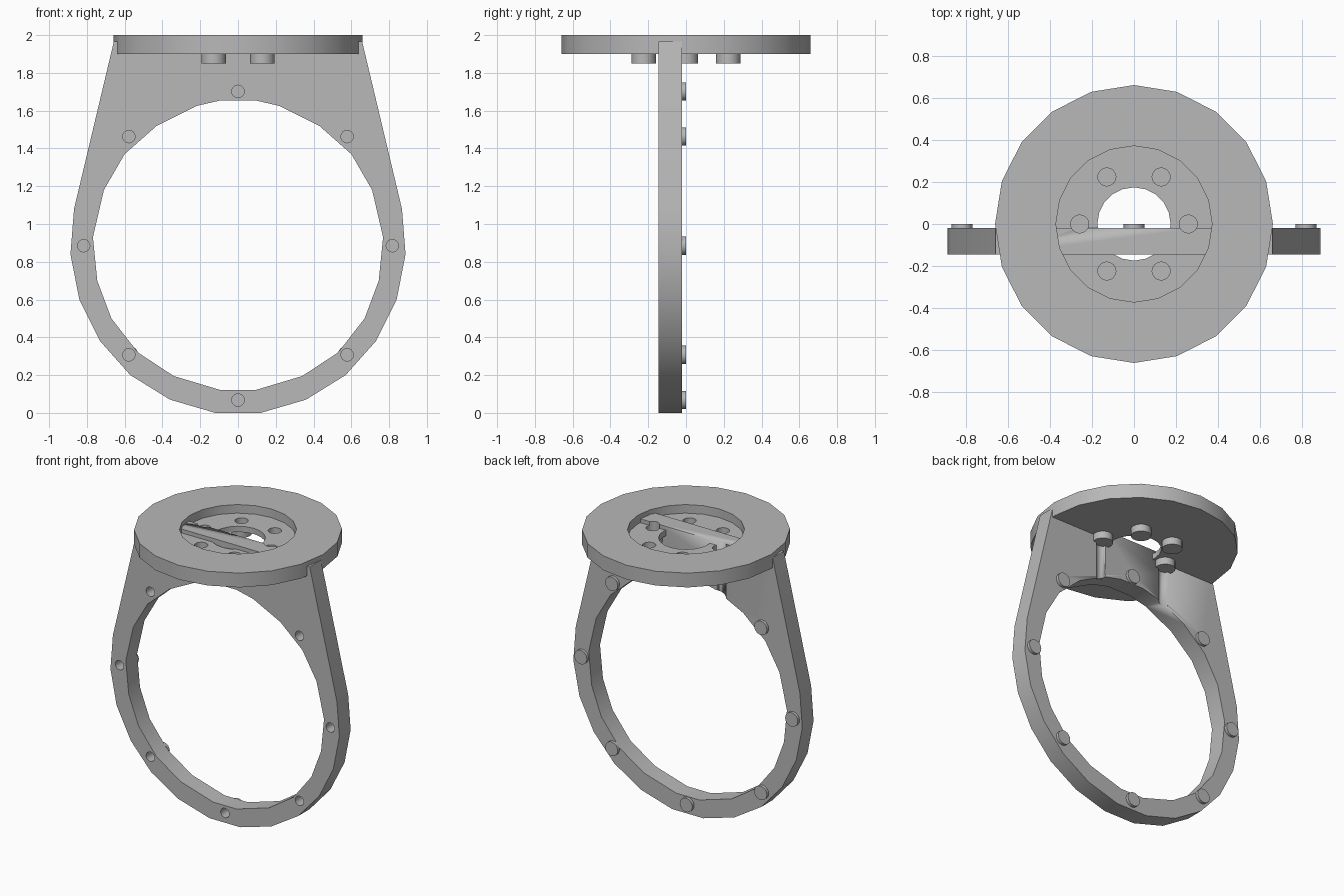
import bpy, bmesh, math
from mathutils import Matrix

if "Cube" in bpy.data.objects:
    bpy.data.objects.remove(bpy.data.objects["Cube"], do_unlink=True)

grey = bpy.data.materials.new("plain grey")
grey.use_nodes = True
colour = (0.48, 0.48, 0.48, 1)
grey.diffuse_color = colour
grey.node_tree.nodes["Principled BSDF"].inputs["Base Color"].default_value = colour


def circle(cx, cy, r, n, start=0.0):
    return [(cx + r * math.cos(start + math.tau * i / n),
             cy + r * math.sin(start + math.tau * i / n)) for i in range(n)]


def mirrored(half):
    """Closed outline from its right half, listed bottom to top."""
    return half + [(-x, y) for x, y in reversed(half)]


def finish(name, mesh):
    mesh.name = name
    mesh.materials.clear()
    mesh.materials.append(grey)
    ob = bpy.data.objects.new(name, mesh)
    bpy.context.collection.objects.link(ob)
    bpy.ops.object.select_all(action='DESELECT')
    ob.select_set(True)
    bpy.context.view_layer.objects.active = ob
    bpy.ops.object.shade_smooth_by_angle(angle=math.radians(30))
    return ob


def slab(name, loops, low, high, upright=False):
    """Extrude an outline with holes; upright slabs run along y instead of z."""
    cu = bpy.data.curves.new(name, 'CURVE')
    cu.dimensions = '2D'
    cu.fill_mode = 'BOTH'
    cu.extrude = (high - low) / 2
    for pts in loops:
        sp = cu.splines.new('POLY')
        sp.points.add(len(pts) - 1)
        for p, (x, y) in zip(sp.points, pts):
            p.co = (x, y, 0, 1)
        sp.use_cyclic_u = True
    tmp = bpy.data.objects.new(name + "_outline", cu)
    bpy.context.collection.objects.link(tmp)
    dg = bpy.context.evaluated_depsgraph_get()
    mesh = bpy.data.meshes.new_from_object(tmp.evaluated_get(dg))
    bpy.data.objects.remove(tmp, do_unlink=True)
    mid = (low + high) / 2
    if upright:
        mesh.transform(Matrix.Translation((0, mid, 0)) @ Matrix.Rotation(math.pi / 2, 4, 'X'))
    else:
        mesh.transform(Matrix.Translation((0, 0, mid)))
    bm = bmesh.new()
    bm.from_mesh(mesh)
    bmesh.ops.remove_doubles(bm, verts=bm.verts, dist=1e-5)
    bmesh.ops.recalc_face_normals(bm, faces=bm.faces)
    bm.to_mesh(mesh)
    bm.free()
    return finish(name, mesh)


# Upright ring plate with tapering shoulders
outer = mirrored([(0.12, 0), (0.36, 0.07), (0.57, 0.20), (0.73, 0.38), (0.84, 0.60),
                  (0.887, 0.84), (0.868, 1.08), (0.657, 1.967)])
opening = mirrored([(0.09, 0.12), (0.34, 0.195), (0.53, 0.32), (0.67, 0.50), (0.745, 0.70),
                    (0.768, 0.93), (0.71, 1.18), (0.60, 1.37), (0.43, 1.52),
                    (0.22, 1.625), (0.09, 1.655)])
ring_bolts = circle(0, 0.885, 0.817, 8)
plate = slab("ring_plate", [outer, opening] + [circle(x, z, 0.033, 16) for x, z in ring_bolts],
             -0.145, -0.02, upright=True)

# Bolt clearance grooves down the back of the plate
flange_bolts = circle(0, 0, 0.258, 6)
for i in (0, 3):
    x, y = flange_bolts[i]
    cutter = slab("groove_cutter", [circle(x, y, 0.043, 16)], 1.5, 2.1)
    cutter.hide_render = True
    mod = plate.modifiers.new("groove", 'BOOLEAN')
    mod.operation = 'DIFFERENCE'
    mod.solver = 'EXACT'
    mod.object = cutter
    bpy.ops.object.select_all(action='DESELECT')
    bpy.context.view_layer.objects.active = plate
    plate.select_set(True)
    bpy.ops.object.modifier_apply(modifier=mod.name)
    bpy.data.objects.remove(cutter, do_unlink=True)

# Round top flange: thick rim and recessed drilled web
slab("flange_rim", [circle(0, 0, 0.66, 20), circle(0, 0, 0.371, 20)], 1.9, 2.0)
slab("flange_web", [circle(0, 0, 0.371, 20), circle(0, 0, 0.174, 20)]
     + [circle(x, y, 0.043, 16) for x, y in flange_bolts], 1.9, 1.94)

# Bolt heads under the flange and behind the plate
for i, (x, y) in enumerate(flange_bolts):
    slab(f"flange_bolt_head_{i + 1}", [circle(x, y, 0.065, 18)], 1.85, 1.9)
for i, (x, z) in enumerate(ring_bolts):
    slab(f"ring_bolt_head_{i + 1}", [circle(x, z, 0.049, 18)], -0.02, 0.0, upright=True)
